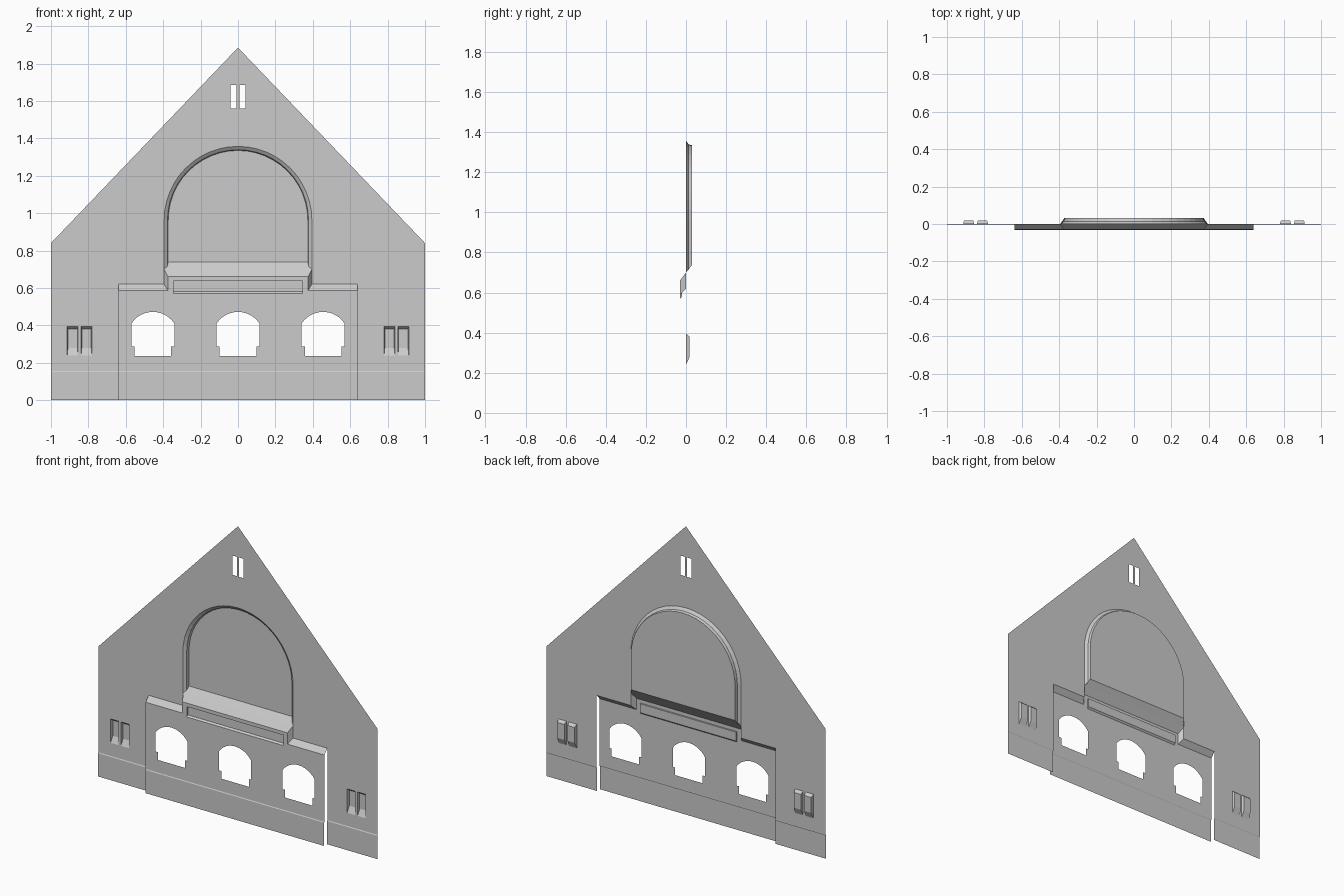
import bpy, bmesh
from math import sin, cos, pi, asin

if "Cube" in bpy.data.objects:
    bpy.data.objects.remove(bpy.data.objects["Cube"])

FRONT, BACK = -0.03, 0.031   # porch plane and glazing plane; main wall is y = 0


def finish(name, bm):
    bmesh.ops.remove_doubles(bm, verts=bm.verts, dist=1e-5)
    me = bpy.data.meshes.new(name)
    bm.to_mesh(me)
    bm.free()
    ob = bpy.data.objects.new(name, me)
    bpy.context.collection.objects.link(ob)
    return ob


def panel(name, y, *loops):
    """Flat upright sheet: first loop is the outline, the rest are holes."""
    bm = bmesh.new()
    for loop in loops:
        vs = [bm.verts.new((x, y, z)) for x, z in loop]
        for a, b in zip(vs, vs[1:] + vs[:1]):
            bm.edges.new((a, b))
    bmesh.ops.triangle_fill(bm, edges=bm.edges[:], use_beauty=True, normal=(0, -1, 0))
    bmesh.ops.dissolve_limit(bm, angle_limit=0.01, verts=bm.verts[:], edges=bm.edges[:])
    return finish(name, bm)


def strips(name, rows, closed=False):
    """Bridge successive rows of 3D points with quads."""
    bm = bmesh.new()
    vr = [[bm.verts.new(p) for p in r] for r in rows]
    for r, s in zip(vr, vr[1:]):
        n = len(r)
        for i in range(n if closed else n - 1):
            j = (i + 1) % n
            bm.faces.new((r[i], r[j], s[j], s[i]))
    return finish(name, bm)


def rect(x0, x1, z0, z1):
    return [(x0, z0), (x1, z0), (x1, z1), (x0, z1)]


def at(loop, y):
    return [(x, y, z) for x, z in loop]


def mirror(pts):
    return [(-p[0], *p[1:]) for p in pts]


def big_arch(r, foot, n=24):
    """Round-headed opening, left foot to right foot."""
    arc = [(-r * cos(pi * i / n), 0.962 + r * sin(pi * i / n)) for i in range(n + 1)]
    return [(-r, foot)] + arc + [(r, foot)]


def porch_opening(cx, n=12):
    """Segment-headed opening with a narrower foot."""
    w, spring, rise = 0.115, 0.41, 0.062
    R = (w * w + rise * rise) / (2 * rise)
    a = asin(w / R)
    arc = [(cx + R * sin(a - 2 * a * i / n), spring + rise - R + R * cos(a - 2 * a * i / n))
           for i in range(n + 1)]
    return ([(cx - .098, .237), (cx + .098, .237), (cx + .098, .287), (cx + w, .287)]
            + arc + [(cx - w, .287), (cx - .098, .287)])


# Small paired side windows: front opening and smaller recessed pane
small = [(rect(s * c - .029, s * c + .029, .24, .395), rect(s * c - .025, s * c + .025, .28, .38))
         for s in (-1, 1) for c in (.884, .81)]

# Main gable wall, cut out around the porch and great arch
wall = [(-1, .155), (-.64, .155), (-.64, .62), (-.395, .62)]
wall += big_arch(.395, .70)
wall += [(.395, .62), (.64, .62), (.64, .155), (1, .155), (1, .84), (0, 1.885), (-1, .84)]
slits = [rect(-.04, -.007, 1.56, 1.685), rect(.007, .04, 1.56, 1.685)]
panel("gable_wall", 0, wall, *slits, *[f for f, _ in small])

# Great arch reveal and glazing
strips("arch_reveal", [at(big_arch(.395, .70), 0), at(big_arch(.377, .715), .013),
                       at(big_arch(.373, .74), BACK)])
panel("arch_glazing", BACK, big_arch(.373, .74))

# Side window reveals and panes
for i, (front, pane) in enumerate(small):
    strips(f"side_window_reveal_{i}", [at(front, 0), at(pane, .018)], closed=True)
    panel(f"side_window_pane_{i}", .018, pane)

# Plinth: slightly proud, under the side walls and the porch
for name, x0, x1, y in (("plinth_left", -1, -.64, 0), ("plinth_right", .64, 1, 0),
                        ("plinth_porch", -.64, .64, FRONT)):
    strips(name, [[(x, yy, z) for x in (x0, x1)]
                  for yy, z in ((y - .003, 0), (y - .003, .15), (y, .155))])

# Porch front with raised centre and three openings
recess = rect(-.345, .345, .57, .637)
porch = [(-.64, .155), (.64, .155), (.64, .587), (.375, .587), (.375, .66),
         (-.375, .66), (-.375, .587), (-.64, .587)]
panel("porch_front", FRONT, porch, recess, *[porch_opening(c) for c in (-.455, 0, .455)])

# Shallow sunk panel under the sill
sunk = rect(-.345, .345, .58, .637)
strips("sunk_panel_edge", [at(recess, FRONT), at(sunk, FRONT + .01)], closed=True)
panel("sunk_panel", FRONT + .01, sunk)

# Sloping porch coping and sill cheeks, mirrored left and right
coping = [[(.64, FRONT, .587), (.375, FRONT, .587)], [(.64, 0, .62), (.395, 0, .62)]]
cheek = [[(.375, FRONT, .587), (.395, 0, .62)], [(.375, FRONT, .66), (.395, 0, .70)]]
for side, f in (("right", list), ("left", mirror)):
    strips("porch_coping_" + side, [f(r) for r in coping])
    strips("sill_cheek_" + side, [f(r) for r in cheek])

# Sloping sill of the great arch
strips("arch_sill", [[(-x, y, z), (x, y, z)] for x, y, z in
                     ((.375, FRONT, .66), (.395, 0, .70), (.373, BACK, .74))])
